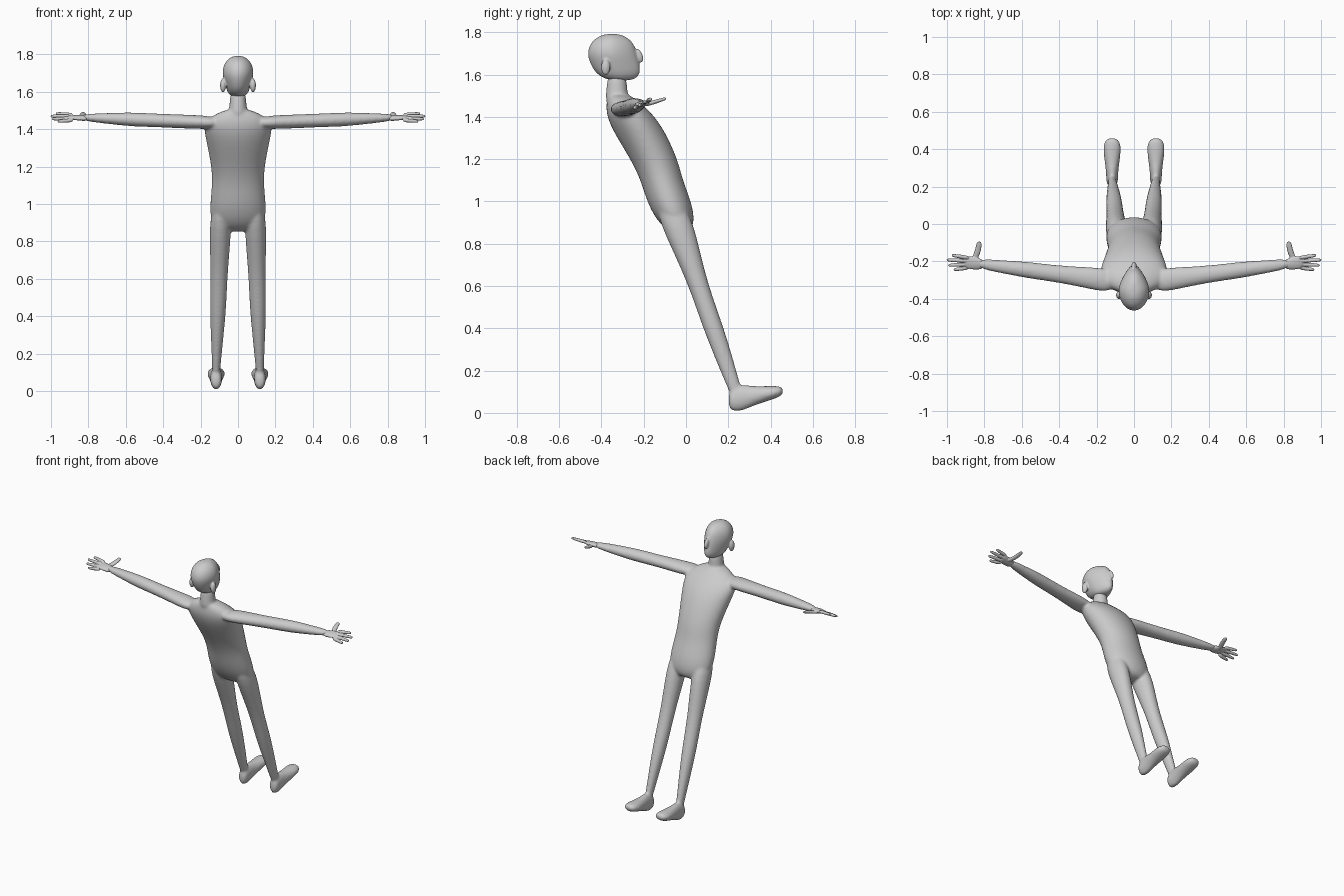
import bpy, bmesh, math
from mathutils import Matrix, Vector

cube = bpy.data.objects.get("Cube")
if cube:
    bpy.data.objects.remove(cube)

GREY = (0.6, 0.6, 0.6, 1)
skin = bpy.data.materials.new("light_grey_skin")
skin.use_nodes = True
skin.diffuse_color = GREY
skin.node_tree.nodes["Principled BSDF"].inputs["Base Color"].default_value = GREY

SEGMENTS = 20
# Directions of the ring's width and height for each loft axis
RING_AXES = {
    "x": (Vector((0, 1, 0)), Vector((0, 0, 1))),
    "y": (Vector((1, 0, 0)), Vector((0, 0, 1))),
    "z": (Vector((1, 0, 0)), Vector((0, 1, 0))),
}


def loft(bm, axis, rings, centre, side=1, taper=0.0):
    """Closed skin through ovals (position, half width, half height) placed by a centre rule."""
    across, up = RING_AXES[axis]
    loops = []
    for position, width, height in rings:
        middle = Vector(centre(position))
        loop = []
        for i in range(SEGMENTS):
            angle = math.tau * i / SEGMENTS
            narrow = 1 - taper * max(0, math.sin(angle))
            point = middle + across * width * narrow * math.cos(angle) + up * height * math.sin(angle)
            point.x *= side
            loop.append(bm.verts.new(point))
        loops.append(loop)
    for low, high in zip(loops, loops[1:]):
        for i in range(SEGMENTS):
            j = (i + 1) % SEGMENTS
            bm.faces.new((low[i], low[j], high[j], high[i]))
    bm.faces.new(loops[0])
    bm.faces.new(loops[-1])


def ellipsoid(bm, location, size, tilt=0.0):
    """Rounded lump, leaning about the x axis."""
    place = Matrix.Translation(location) @ Matrix.Rotation(tilt, 4, "X") @ Matrix.Diagonal((*size, 1))
    bmesh.ops.create_uvsphere(bm, u_segments=SEGMENTS, v_segments=SEGMENTS, radius=1, matrix=place)


def finish(bm, name, voxel, smoothing):
    """Fuse the overlapping pieces into one smooth skin."""
    bmesh.ops.recalc_face_normals(bm, faces=bm.faces)
    mesh = bpy.data.meshes.new(name)
    bm.to_mesh(mesh)
    bm.free()
    mesh.materials.append(skin)
    mesh.shade_smooth()
    obj = bpy.data.objects.new(name, mesh)
    bpy.context.collection.objects.link(obj)
    rounding = obj.modifiers.new("round", "SUBSURF")
    rounding.levels = rounding.render_levels = 2
    fuse = obj.modifiers.new("fuse", "REMESH")
    fuse.mode = "VOXEL"
    fuse.voxel_size = voxel
    fuse.use_smooth_shade = True
    soften = obj.modifiers.new("soften", "SMOOTH")
    soften.factor = 0.5
    soften.iterations = smoothing


# Centre rules: the body leans back, more strongly above the waist
def lean(z):
    return 0.27 - 0.35 * z - 0.2 * max(0, z - 1.2)


def torso_centre(z):
    return 0, lean(z), z


def neck_centre(z):
    return 0, -0.327, z


def leg_centre(z):
    return 0.12 - 0.03 * z, lean(z), z


def foot_centre(y):
    return 0.117, y, 0.06 + 0.17 * (y - 0.2)


def arm_centre(x):
    return x, 0.13 * x - 0.32, 1.43 + 0.04 * x


def head_centre(z):
    return 0, 0.35 * max(0, 1.69 - z) - 0.35, z


# Profiles: position along the part, half width, half depth
torso = [(0.85, 0.09, 0.04), (0.9, 0.15, 0.09), (1, 0.152, 0.107), (1.1, 0.14, 0.1),
         (1.2, 0.142, 0.113), (1.35, 0.175, 0.126), (1.43, 0.19, 0.105), (1.48, 0.13, 0.07),
         (1.51, 0.05, 0.05)]
neck = [(1.46, 0.06, 0.06), (1.52, 0.045, 0.05), (1.62, 0.042, 0.045)]
leg = [(1, 0.04, 0.06), (0.9, 0.063, 0.085), (0.65, 0.046, 0.048), (0.45, 0.045, 0.05),
       (0.3, 0.035, 0.046), (0.15, 0.024, 0.035), (0.06, 0.02, 0.03)]
foot = [(0.2, 0.02, 0.03), (0.22, 0.032, 0.06), (0.27, 0.032, 0.063), (0.32, 0.038, 0.046),
        (0.4, 0.05, 0.034), (0.44, 0.043, 0.027), (0.46, 0.025, 0.015)]
arm = [(0.1, 0.07, 0.035), (0.25, 0.058, 0.038), (0.4, 0.046, 0.036), (0.57, 0.045, 0.039),
       (0.7, 0.036, 0.029), (0.85, 0.027, 0.018)]
palm = [(0.8, 0.026, 0.016), (0.85, 0.036, 0.015), (0.91, 0.036, 0.009)]
head = [(1.57, 0.035, 0.055), (1.6, 0.06, 0.106), (1.65, 0.074, 0.118), (1.7, 0.088, 0.12),
        (1.75, 0.077, 0.104), (1.78, 0.05, 0.067), (1.793, 0.02, 0.03)]

# Body: torso, neck, legs, feet and arms
bm = bmesh.new()
loft(bm, "z", torso, torso_centre)
loft(bm, "z", neck, neck_centre)
for side in (-1, 1):
    loft(bm, "z", leg, leg_centre, side)
    loft(bm, "y", foot, foot_centre, side)
    loft(bm, "x", arm, arm_centre, side)
finish(bm, "body", 0.008, 8)

# Head with nose and ears
bm = bmesh.new()
loft(bm, "z", head, head_centre, taper=0.3)
ellipsoid(bm, (0, -0.223, 1.69), (0.014, 0.018, 0.035), tilt=0.4)
for side in (-1, 1):
    ellipsoid(bm, (side * 0.08, -0.38, 1.635), (0.016, 0.022, 0.038))
finish(bm, "head", 0.005, 4)

# Hands: palm, fingers spreading towards their tips, and a thumb
FINGER_TIPS = (0.965, 0.995, 1.003, 0.975)
tube = [(0, 1), (0.5, 0.95), (0.9, 0.8), (1, 0.5)]
for side, name in ((1, "left_hand"), (-1, "right_hand")):
    bm = bmesh.new()
    loft(bm, "x", palm, arm_centre, side)
    for i, tip in enumerate(FINGER_TIPS):
        spread = i - 1.5
        start, radius = 0.88, 0.011

        def finger_centre(x):
            offset = spread * (0.019 + 0.1 * (x - start))
            return x, offset - 0.206, 1.464 + 0.3 * offset

        rings = [(start + (tip - start) * f, radius * r, radius * r) for f, r in tube]
        loft(bm, "x", rings, finger_centre, side)

    def thumb_centre(y):
        return 0.828 + 3 * (y + 0.1) ** 2, y, 1.465 + 0.1 * (y + 0.1)

    rings = [(0.11 * f - 0.2, 0.018 * r, 0.01 * r) for f, r in tube]
    loft(bm, "y", rings, thumb_centre, side)
    # Roll the hand so the thumb side sits higher
    roll = Matrix.Rotation(0.2, 3, "X")
    bmesh.ops.rotate(bm, cent=(0, -0.2, 1.46), matrix=roll, verts=bm.verts)
    finish(bm, name, 0.003, 3)
